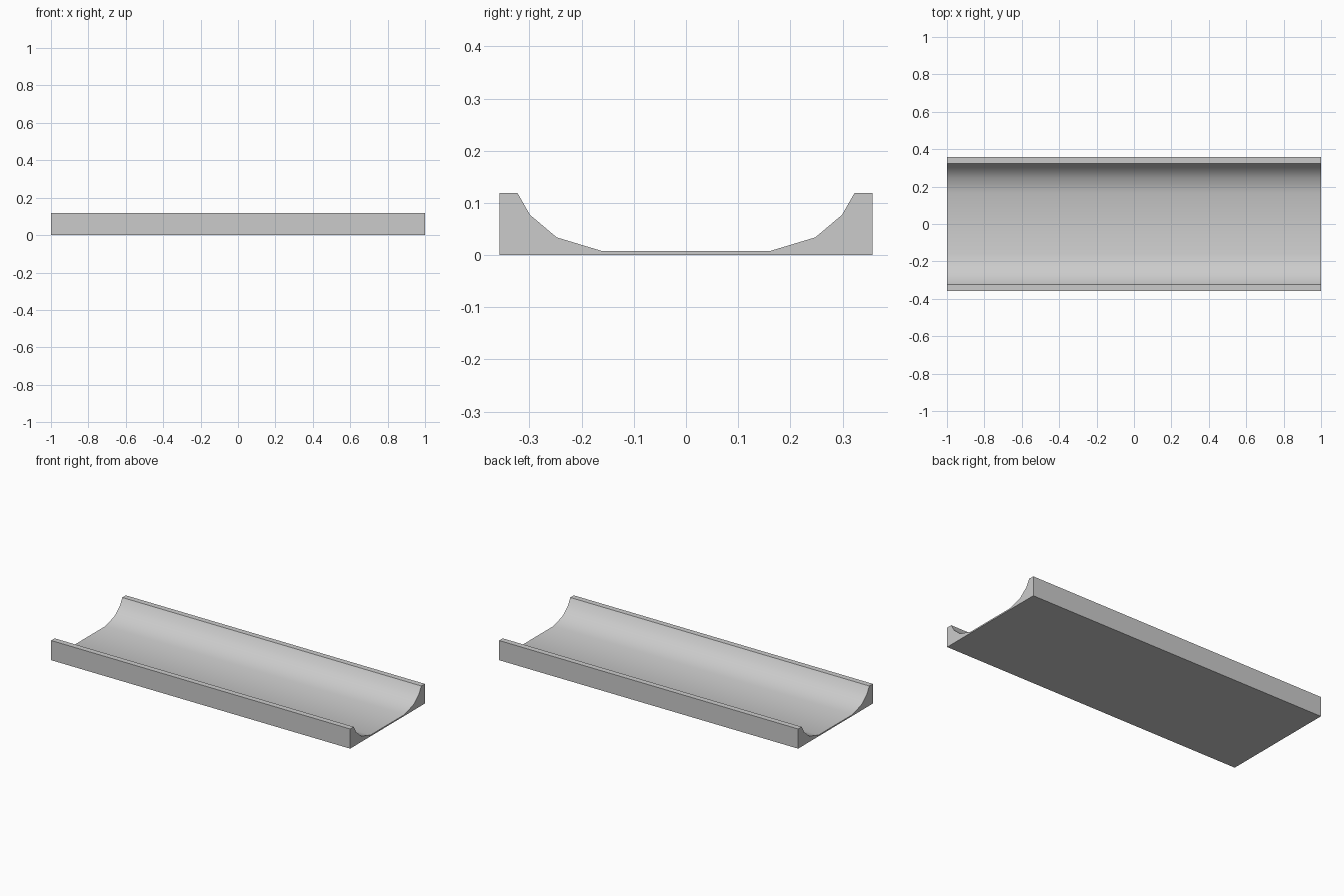
import bpy, bmesh, math

if "Cube" in bpy.data.objects:
    bpy.data.objects.remove(bpy.data.objects["Cube"])

LENGTH = 2.0

# Half cross-section (y, z): outer wall, rim, then down the curved channel
half = [(0.357, 0.0), (0.357, 0.119), (0.323, 0.119),
        (0.299, 0.077), (0.248, 0.034), (0.162, 0.008)]
profile = half + [(-y, z) for y, z in reversed(half)]

# Extrude the mirrored profile along x
bm = bmesh.new()
verts = [bm.verts.new((-LENGTH / 2, y, z)) for y, z in profile]
cap = bm.faces.new(verts)
result = bmesh.ops.extrude_face_region(bm, geom=[cap], use_keep_orig=True)
moved = [v for v in result["geom"] if isinstance(v, bmesh.types.BMVert)]
bmesh.ops.translate(bm, verts=moved, vec=(LENGTH, 0, 0))
bmesh.ops.recalc_face_normals(bm, faces=bm.faces)

mesh = bpy.data.meshes.new("gutter_channel")
bm.to_mesh(mesh)
bm.free()
channel = bpy.data.objects.new("gutter_channel", mesh)
bpy.context.collection.objects.link(channel)

# Smooth trough with crisp rims and ends
bpy.context.view_layer.objects.active = channel
channel.select_set(True)
bpy.ops.object.shade_smooth_by_angle(angle=math.radians(30))
